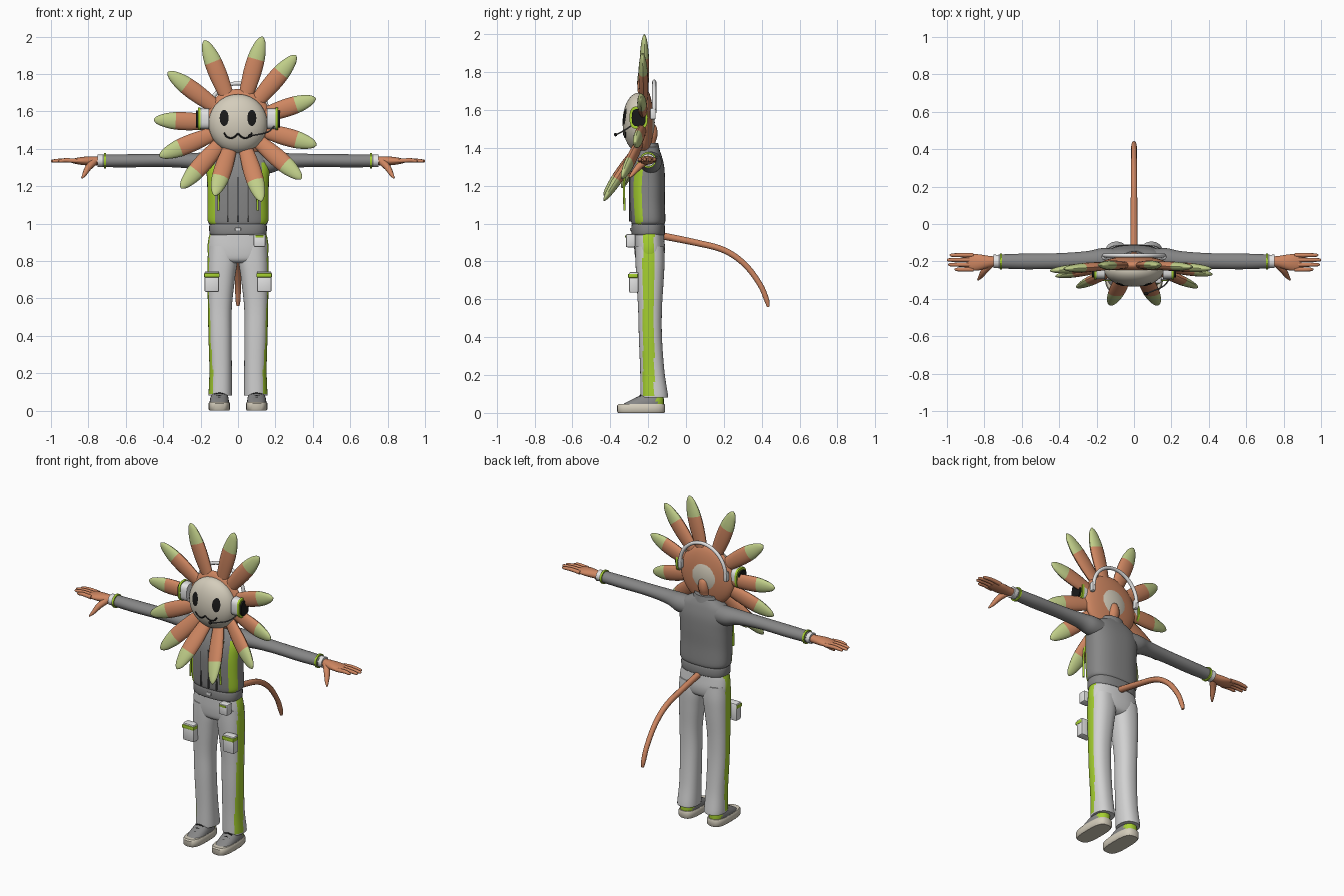
import bpy, bmesh, math
from mathutils import Vector

if "Cube" in bpy.data.objects:
    bpy.data.objects.remove(bpy.data.objects["Cube"])

X, Y, Z = Vector((1, 0, 0)), Vector((0, 1, 0)), Vector((0, 0, 1))


def material(name, rgb):
    m = bpy.data.materials.new(name)
    m.use_nodes = True
    m.diffuse_color = (*rgb, 1)
    m.node_tree.nodes["Principled BSDF"].inputs["Base Color"].default_value = (*rgb, 1)
    return m


ORANGE = material("orange", (.62, .24, .12))
TIP = material("pale_green", (.53, .62, .25))
CREAM = material("cream", (.66, .61, .5))
BLACK = material("black", (.01, .01, .01))
GREY = material("jacket_grey", (.24, .24, .24))
PALE = material("trouser_grey", (.64, .64, .64))
LIME = material("lime", (.38, .63, .03))
WHITE = material("white", (.78, .78, .78))
DARK = material("dark_grey", (.1, .1, .1))


def finish(name, bm, mats, rule=None):
    """Turn a bmesh into a smooth object; rule(centre) picks the second material."""
    bmesh.ops.recalc_face_normals(bm, faces=bm.faces)
    for f in bm.faces:
        f.material_index = int(bool(rule and rule(f.calc_center_median())))
    me = bpy.data.meshes.new(name)
    bm.to_mesh(me)
    bm.free()
    ob = bpy.data.objects.new(name, me)
    bpy.context.collection.objects.link(ob)
    for m in mats:
        me.materials.append(m)
    bpy.ops.object.select_all(action='DESELECT')
    ob.select_set(True)
    bpy.context.view_layer.objects.active = ob
    bpy.ops.object.shade_smooth_by_angle(angle=math.radians(40))
    return ob


def spline(keys, steps=5):
    """Catmull-Rom interpolation through tuples of any length."""
    k = [keys[0], *keys, keys[-1]]
    out = []
    for i in range(1, len(k) - 2):
        for s in range(steps):
            t = s / steps
            out.append([b + .5 * t * (c - a + t * (2*a - 5*b + 4*c - d + t * (3*(b - c) + d - a)))
                        for a, b, c, d in zip(*k[i - 1:i + 3])])
    return out + [list(keys[-1])]


def loft(name, rings, u, v, mats, rule=None, n=28, e=2, steps=5):
    """Skin over superellipse rings given as (x, y, z, radius_u, radius_v)."""
    bm = bmesh.new()
    loops = []
    for x, y, z, ru, rv in spline(rings, steps):
        loop = []
        for i in range(n):
            c, s = math.cos(math.tau * i / n), math.sin(math.tau * i / n)
            p = u * (ru * math.copysign(abs(c) ** (2/e), c)) + v * (rv * math.copysign(abs(s) ** (2/e), s))
            loop.append(bm.verts.new(p + Vector((x, y, z))))
        loops.append(loop)
    for a, b in zip(loops, loops[1:]):
        for i in range(n):
            bm.faces.new((a[i], a[(i + 1) % n], b[(i + 1) % n], b[i]))
    bm.faces.new(loops[0])
    bm.faces.new(loops[-1])
    return finish(name, bm, mats, rule)


def tube(name, pts, mat, n=14):
    """Round tube through (x, y, z, radius) points."""
    path = spline(pts)
    cu = bpy.data.curves.new(name, 'CURVE')
    cu.dimensions, cu.bevel_depth, cu.bevel_resolution, cu.use_fill_caps = '3D', 1, 3, True
    sp = cu.splines.new('POLY')
    sp.points.add(len(path) - 1)
    for p, q in zip(sp.points, path):
        p.co, p.radius = (*q[:3], 1), q[3]
    cu.materials.append(mat)
    ob = bpy.data.objects.new(name, cu)
    bpy.context.collection.objects.link(ob)
    bpy.ops.object.select_all(action='DESELECT')
    ob.select_set(True)
    bpy.context.view_layer.objects.active = ob
    bpy.ops.object.convert(target='MESH')


def ball(name, centre, radii, mat):
    bm = bmesh.new()
    bmesh.ops.create_uvsphere(bm, u_segments=36, v_segments=20, radius=1)
    for p in bm.verts:
        p.co = Vector(a * r + c for a, r, c in zip(p.co, radii, centre))
    finish(name, bm, [mat])


def box(name, centre, size, mat, bevel=.008):
    bm = bmesh.new()
    bmesh.ops.create_cube(bm, size=1)
    for p in bm.verts:
        p.co = Vector(a * r + c for a, r, c in zip(p.co, size, centre))
    if bevel:
        bmesh.ops.bevel(bm, geom=bm.edges[:], offset=bevel, segments=2, affect='EDGES', profile=.5)
    finish(name, bm, [mat])


# Head: back of the flower, face, neck
HEAD = Vector((0, -.25, 1.535))
FACE = (.157, .085, .157)
ball("flower_back", (0, -.22, 1.535), (.185, .048, .185), ORANGE)
ball("face", HEAD, FACE, CREAM)
tube("neck", [(0, -.195, 1.34, .042), (0, -.195, 1.42, .034), (0, -.185, 1.47, .036),
              (0, -.185, 1.51, .03), (0, -.19, 1.53, .01)], ORANGE)

# Petals, by tip position
tips = [(.13, -.22, 2), (.31, -.23, 1.9), (.415, -.24, 1.67), (.42, -.27, 1.42),
        (.34, -.34, 1.24), (.125, -.435, 1.12), (-.125, -.435, 1.15), (-.305, -.34, 1.19),
        (-.42, -.28, 1.36), (-.45, -.25, 1.555), (-.375, -.24, 1.81), (-.18, -.22, 1.98)]
shape = [(0, .03), (.25, .041), (.5, .048), (.72, .045), (.88, .032), (.96, .019), (1, .004)]
for tip in tips:
    tip = Vector(tip)
    out = Vector((tip.x, 0, tip.z - HEAD.z)).normalized()
    base = Vector((0, -.22, HEAD.z)) + out * .09
    axis = (tip - base).normalized()
    side = out.cross(Y)
    rings = [(*base.lerp(tip, t), w, w * .52) for t, w in shape]
    loft("petal", rings, side, side.cross(axis), [ORANGE, TIP],
         lambda c: (c - base).dot(axis) > .69 * (tip - base).length, n=16)


def on_face(x, z, lift=.003):
    d = max(0, 1 - (x / FACE[0]) ** 2 - (z / FACE[2]) ** 2)
    return Vector((x, HEAD.y - FACE[1] * math.sqrt(d) - lift, HEAD.z + z))


# Eyes are thin patches that follow the face
for s in (1, -1):
    bm = bmesh.new()
    prev = None
    for k in range(1, 5):
        ring = [bm.verts.new(on_face(s * .074 + .024 * k / 4 * math.cos(a), .03 + .043 * k / 4 * math.sin(a)))
                for a in (math.tau * i / 24 for i in range(24))]
        if prev:
            for i in range(24):
                bm.faces.new((prev[i], prev[(i + 1) % 24], ring[(i + 1) % 24], ring[i]))
        else:
            bm.faces.new(ring)
        prev = ring
    finish("eye", bm, [BLACK])
mouth = [(-.075, -.05), (-.06, -.07), (-.035, -.078), (-.012, -.066), (0, -.055),
         (.012, -.066), (.035, -.078), (.06, -.07), (.075, -.05)]
tube("mouth", [(*on_face(x, z, 0), .0045) for x, z in mouth], BLACK)

# Headset
arc = [math.pi * i / 12 for i in range(13)]
loft("headband", [(.16 * math.cos(a), -.168, 1.585 + .165 * math.sin(a), .012, .007) for a in arc],
     Y, Vector((.7, 0, .7)), [WHITE], n=4, steps=1).hide_render = True
bpy.data.objects.remove(bpy.data.objects["headband"])
tube("headband", [(.16 * math.cos(a), -.168, 1.585 + .165 * math.sin(a), .011) for a in arc], WHITE)
for s in (1, -1):
    box("headband_end", (s * .16, -.175, 1.58), (.025, .03, .06), WHITE)
    for name, x0, x1, r, mat in (("ear_cup", .155, .203, .055, WHITE), ("ear_ring", .2, .214, .06, LIME),
                                 ("ear_pad", .21, .225, .046, BLACK)):
        loft(name, [(s * x0, -.25, 1.56, r * .8, r), (s * x1, -.25, 1.56, r * .8, r)],
             Y, Z, [mat], e=3, steps=1)
tube("microphone_arm", [(.2, -.27, 1.53, .004), (.16, -.33, 1.49, .004), (.07, -.37, 1.47, .004)], DARK)
ball("microphone", (.065, -.372, 1.47), (.012, .009, .009), BLACK)

# Jacket
loft("jacket", [(0, -.2, .995, .15, .085), (0, -.2, 1.02, .163, .091), (0, -.205, 1.12, .163, .093),
                (0, -.205, 1.22, .165, .094), (0, -.2, 1.3, .168, .085), (0, -.195, 1.36, .15, .066),
                (0, -.195, 1.395, .1, .052), (0, -.195, 1.41, .06, .045)], X, Y, [GREY, LIME],
     lambda c: abs(c.x) > .122 and c.y < -.232 and c.z < 1.33, n=56, e=2.5)
loft("jacket_hem", [(0, -.2, .94, .148, .085), (0, -.2, .95, .153, .089), (0, -.2, .985, .154, .089),
                    (0, -.2, 1, .15, .085)], X, Y, [GREY], n=40, e=2.5, steps=2)
loft("collar", [(0, -.195, 1.385, .085, .057), (0, -.195, 1.425, .07, .048)], X, Y, [GREY], steps=1)
box("zip", (0, -.297, 1.13), (.01, .008, .24), DARK, 0)
box("buckle", (0, -.29, .97), (.03, .01, .016), WHITE, .002)
for s in (1, -1):
    box("chest_seam", (s * .055, -.294, 1.12), (.007, .008, .22), DARK, 0)
    tube("drawstring", [(s * .1, -.29, 1.33, .006), (s * .1, -.325, 1.25, .006),
                        (s * .105, -.325, 1.07, .006)], LIME)
    # Sleeve and cuff
    loft("sleeve", [(s * x, y, z, ry, rz) for x, y, z, ry, rz in (
        (.08, -.19, 1.32, .055, .06), (.17, -.187, 1.325, .058, .056), (.25, -.193, 1.335, .048, .042),
        (.4, -.198, 1.338, .042, .035), (.58, -.2, 1.336, .042, .035), (.725, -.2, 1.336, .037, .034))],
         Y, Z, [GREY])
    loft("wristband", [(s * x, -.2, 1.336, .043, .042) for x in (.705, .717)], Y, Z, [LIME], steps=1)
    loft("cuff", [(s * .72, -.2, 1.336, .035, .033), (s * .75, -.2, 1.336, .036, .033)], Y, Z, [WHITE], steps=1)
    # Hand
    loft("palm", [(s * x, y, 1.335, ry, rz) for x, y, ry, rz in (
        (.74, -.2, .026, .022), (.78, -.202, .032, .024), (.83, -.205, .043, .022),
        (.87, -.205, .043, .015), (.895, -.205, .036, .008))], Y, Z, [ORANGE])
    for i, tip_x in enumerate((.96, .993, 1, .985)):
        y = -.243 + i * .0255
        tube("finger", [(s * .86, y, 1.335, .012), (s * .92, y, 1.339, .0115),
                        (s * (tip_x - .012), y, 1.335, .009), (s * tip_x, y, 1.333, .003)], ORANGE)
    tube("thumb", [(s * .77, -.215, 1.33, .02), (s * .8, -.25, 1.3, .018),
                   (s * .82, -.28, 1.265, .012), (s * .835, -.3, 1.243, .004)], ORANGE)

# Trousers
loft("hips", [(0, -.195, .79, .1, .05), (0, -.193, .81, .15, .072), (0, -.192, .86, .163, .081),
              (0, -.195, .92, .158, .08), (0, -.197, .96, .146, .078)], X, Y, [PALE, LIME],
     lambda c: abs(c.x) > .13 and abs(c.y + .198) < .03, n=56, e=2.4)
for s in (1, -1):
    loft("trouser_leg", [(s * x, y, z, rx, ry) for x, y, z, rx, ry in (
        (.094, -.167, .08, .062, .072), (.094, -.168, .1, .063, .072), (.093, -.178, .22, .06, .064),
        (.096, -.188, .4, .062, .061), (.097, -.19, .55, .064, .063), (.09, -.19, .7, .073, .072),
        (.083, -.19, .8, .08, .077), (.08, -.192, .88, .078, .076))], X, Y, [PALE, LIME],
         lambda c: s * c.x > .115 and abs(c.y + .198) < .03 and c.z > .09, n=48, e=2.3)
    # Thigh pouch
    box("thigh_pouch", (s * .14, -.275, .69), (.078, .05, .11), WHITE)
    box("thigh_pouch_flap", (s * .14, -.28, .724), (.082, .052, .022), LIME, .004)
    # Shoe
    loft("ankle", [(s * .098, -.165, .05, .032, .035), (s * .098, -.165, .15, .032, .035)],
         X, Y, [ORANGE], steps=1)
    loft("sole", [(s * .1, -.237, 0, .052, .122), (s * .1, -.237, .008, .058, .127),
                  (s * .1, -.237, .038, .058, .127), (s * .1, -.235, .046, .053, .122)],
         X, Y, [CREAM], e=3, steps=1)
    loft("shoe_upper", [(s * .1, -.23, .04, .052, .113), (s * .1, -.212, .06, .05, .095),
                        (s * .099, -.192, .08, .045, .074), (s * .099, -.175, .1, .038, .053)],
         X, Y, [GREY, LIME], lambda c: c.y > -.155 and c.z < .085, e=2.5)
    for y, z in ((-.285, .066), (-.262, .078), (-.24, .092)):
        tube("lace", [(s * .1 - .026, y, z - .006, .005), (s * .1, y, z, .005),
                      (s * .1 + .026, y, z - .006, .005)], BLACK)

# Belt pouch
box("belt_pouch", (.115, -.293, .91), (.062, .05, .07), WHITE)
box("belt_pouch_flap", (.115, -.317, .932), (.045, .008, .012), LIME, .002)

# Tail
tube("tail", [(0, -.14, .938, .02), (0, .05, .9, .018), (0, .2, .86, .017), (0, .31, .785, .016),
              (0, .39, .68, .015), (0, .425, .6, .014), (0, .435, .56, .008)], ORANGE)
